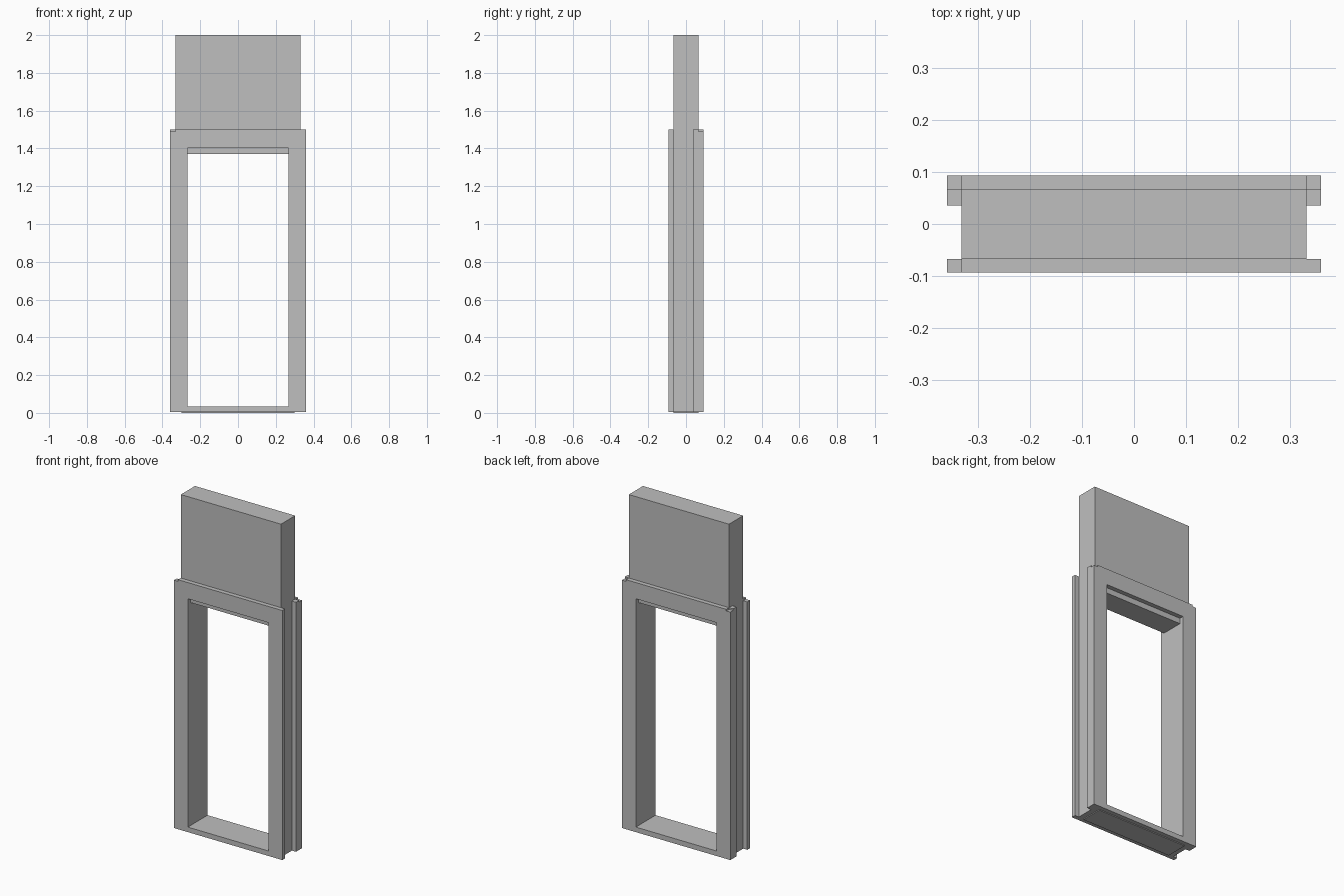
import bpy
import bmesh

cube = bpy.data.objects.get("Cube")
if cube:
    bpy.data.objects.remove(cube, do_unlink=True)

grey = bpy.data.materials.new("plain grey")
grey.use_nodes = True
GREY = (0.52, 0.52, 0.52, 1)
grey.diffuse_color = GREY
grey.node_tree.nodes["Principled BSDF"].inputs["Base Color"].default_value = GREY

# Main dimensions
OUTER, SIDE, OPEN = 0.359, 0.332, 0.267     # half widths
FACE, WALL, GROOVE = 0.0935, 0.067, 0.036   # depths
BASE, SILL, SOFFIT, HEAD, TOP = 0.005, 0.035, 1.37, 1.403, 1.5
LIP_TOP = 1.49


def box(name, x, y, z):
    """Axis-aligned box from three (low, high) ranges."""
    bm = bmesh.new()
    bmesh.ops.create_cube(bm, size=1)
    for v in bm.verts:
        v.co = [r[0] if c < 0 else r[1] for c, r in zip(v.co, (x, y, z))]
    mesh = bpy.data.meshes.new(name)
    bm.to_mesh(mesh)
    bm.free()
    mesh.materials.append(grey)
    obj = bpy.data.objects.new(name, mesh)
    bpy.context.collection.objects.link(obj)
    return obj


def span(side, a, b):
    return tuple(sorted((side * a, side * b)))


# Wall panel above the opening, its underside forming the soffit
box("upper_panel", (-SIDE, SIDE), (-WALL, WALL), (SOFFIT, 2))

# Header boards on both faces, stopping a little above the soffit
for label, s in (("front", -1), ("back", 1)):
    box(label + "_header", (-SIDE, SIDE), span(s, WALL, FACE), (HEAD, TOP))

# Jambs and their side lips, which leave a groove on each outer side
for label, s in (("right", -1), ("left", 1)):
    jamb_x, lip_x = span(s, OPEN, SIDE), span(s, SIDE, OUTER)
    box(label + "_jamb", jamb_x, (-FACE, FACE), (BASE, HEAD))
    box(label + "_front_lip", lip_x, (-FACE, -WALL),
        (BASE, TOP if s > 0 else LIP_TOP))
    box(label + "_back_lip_inner", lip_x, (GROOVE, WALL), (BASE, TOP))
    box(label + "_back_lip_outer", lip_x, (WALL, FACE), (BASE, LIP_TOP))

# Sill across the bottom, on a thin inset foot plate
box("sill", (-OPEN, OPEN), (-FACE, FACE), (BASE, SILL))
box("foot_plate", (-0.3, 0.3), (-WALL, WALL), (0, BASE))
